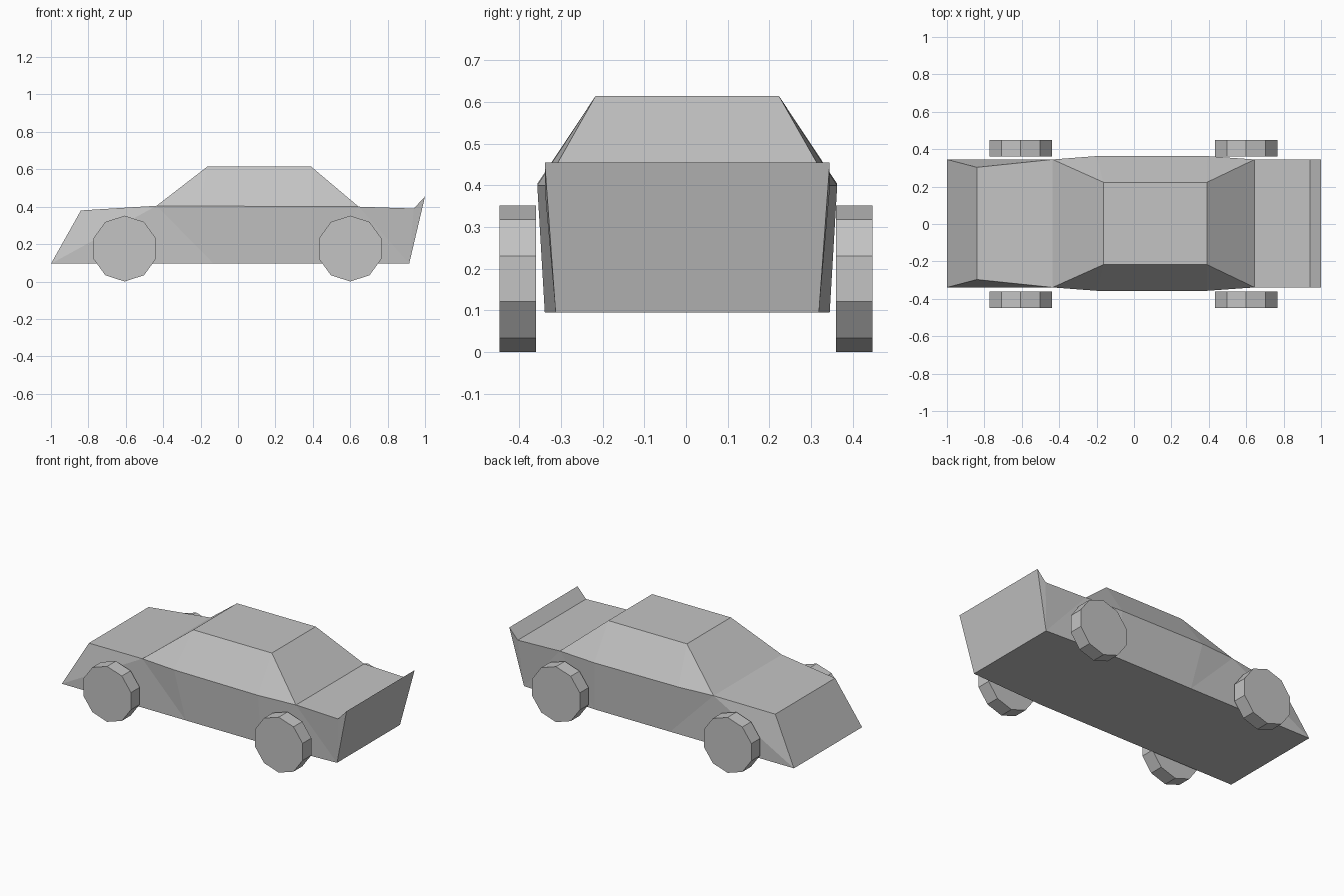
import bpy, bmesh, math
from mathutils import Matrix, Vector

cube = bpy.data.objects.get("Cube")
if cube:
    bpy.data.objects.remove(cube, do_unlink=True)

grey = bpy.data.materials.new("plain grey")
grey.use_nodes = True
grey.diffuse_color = (0.55, 0.55, 0.55, 1)
grey.node_tree.nodes["Principled BSDF"].inputs["Base Color"].default_value = (0.55, 0.55, 0.55, 1)


def finish(bm, name):
    bmesh.ops.recalc_face_normals(bm, faces=bm.faces)
    mesh = bpy.data.meshes.new(name)
    bm.to_mesh(mesh)
    bm.free()
    mesh.materials.append(grey)
    obj = bpy.data.objects.new(name, mesh)
    bpy.context.collection.objects.link(obj)
    return obj


# Named points along one side: length position, half width, height
points = {
    "nose_low": (-1.0, 0.342, 0.095),
    "nose_top": (-0.84, 0.30, 0.38),
    "hood_end": (-0.435, 0.342, 0.405),
    "belt_front": (-0.20, 0.36, 0.404),
    "belt_back": (0.39, 0.36, 0.40),
    "boot_start": (0.645, 0.342, 0.40),
    "boot_end": (0.94, 0.342, 0.39),
    "spoiler": (1.0, 0.342, 0.455),
    "tail_low": (0.915, 0.316, 0.095),
    "sill_back": (0.40, 0.342, 0.095),
    "sill_front": (-0.13, 0.342, 0.095),
    "roof_front": (-0.163, 0.22, 0.615),
    "roof_back": (0.39, 0.22, 0.615),
}


def shell(name, outline, panels, closed):
    """Two mirrored sides made of panels, joined by strips along an outline."""
    bm = bmesh.new()
    sides = []
    for s in (-1, 1):
        side = {k: bm.verts.new((points[k][0], 0.003 + s * points[k][1], points[k][2]))
                for k in outline}
        for panel in panels:
            bm.faces.new([side[k] for k in panel.split()])
        sides.append(side)
    a, b = sides
    pairs = list(zip(outline, outline[1:] + outline[:1]))
    for p, q in pairs if closed else pairs[:-1]:
        bm.faces.new((a[p], a[q], b[q], b[p]))
    return finish(bm, name)


# Lower body with the raised tail lip
shell("body",
      ["nose_low", "nose_top", "hood_end", "belt_front", "belt_back", "boot_start",
       "boot_end", "spoiler", "tail_low", "sill_back", "sill_front"],
      ["nose_low nose_top hood_end", "nose_low hood_end sill_front",
       "hood_end belt_front sill_front", "belt_front belt_back sill_back sill_front",
       "belt_back boot_start sill_back", "boot_start tail_low sill_back",
       "boot_start boot_end tail_low", "boot_end spoiler tail_low"], True)

# Cabin: windscreen, roof, rear window and bulged sides
points["cabin_front"] = points["hood_end"]
shell("cabin",
      ["belt_front", "hood_end", "roof_front", "roof_back", "boot_start", "belt_back"],
      ["hood_end belt_front roof_front", "belt_front belt_back roof_back roof_front",
       "belt_back boot_start roof_back"], False)

# Ten-sided wheels with a corner pointing straight up
for end, x in (("front", -0.606), ("back", 0.60)):
    for side, s in (("right", -1), ("left", 1)):
        bm = bmesh.new()
        bmesh.ops.create_cone(bm, cap_ends=True, segments=10, radius1=0.176,
                              radius2=0.176, depth=0.088)
        top = max(bm.verts, key=lambda v: v.co.y)
        turn = math.pi / 2 - math.atan2(top.co.y, top.co.x)
        bm.transform(Matrix.Translation(Vector((x, s * 0.404, 0.176)))
                     @ Matrix.Rotation(math.pi / 2, 4, "X")
                     @ Matrix.Rotation(turn, 4, "Z"))
        finish(bm, f"{end}_{side}_wheel")
